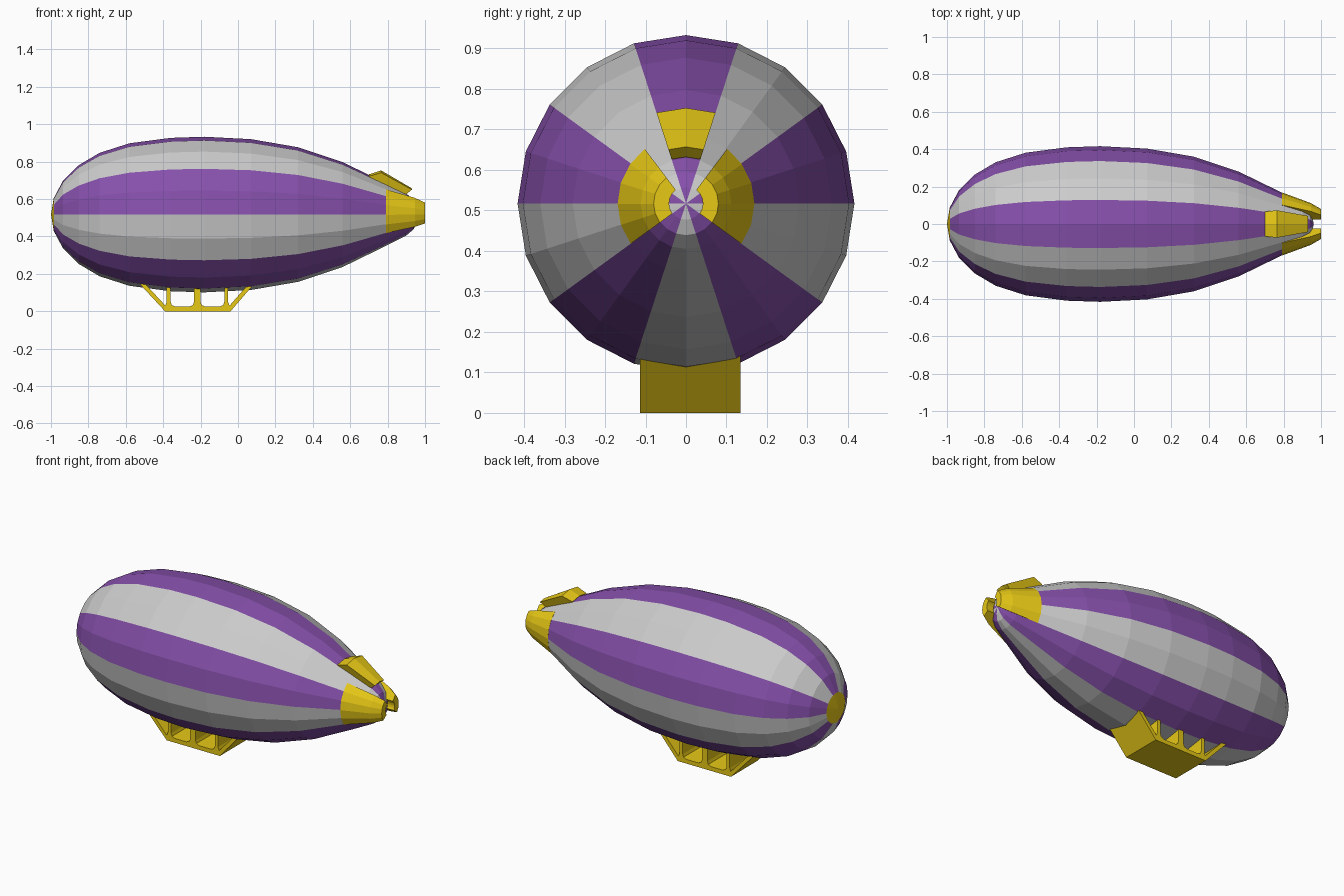
import bpy, bmesh
from math import sin, cos, radians

if "Cube" in bpy.data.objects:
    bpy.data.objects.remove(bpy.data.objects["Cube"])

AXIS_Z = 0.517


def material(name, rgb):
    m = bpy.data.materials.new(name)
    m.diffuse_color = (*rgb, 1)
    m.use_nodes = True
    m.node_tree.nodes["Principled BSDF"].inputs["Base Color"].default_value = m.diffuse_color
    return m


GREY = material("grey", (0.8, 0.8, 0.8))
PURPLE = material("purple", (0.24, 0.08, 0.41))
YELLOW = material("yellow", (0.8, 0.58, 0.008))


def finish(bm, name, mats):
    bmesh.ops.recalc_face_normals(bm, faces=bm.faces)
    me = bpy.data.meshes.new(name)
    bm.to_mesh(me)
    bm.free()
    for m in mats:
        me.materials.append(m)
    ob = bpy.data.objects.new(name, me)
    bpy.context.collection.objects.link(ob)
    return ob


def on_axis(x, r, deg):
    a = radians(deg)
    return (x, r * cos(a), AXIS_Z + r * sin(a))


def striped_hull(name, profile, nose_x, tail_x, sides=20):
    bm = bmesh.new()
    rings = [[bm.verts.new(on_axis(x, r, 360 * i / sides)) for i in range(sides)]
             for x, r in profile]
    nose = bm.verts.new((nose_x, 0, AXIS_Z))
    tail = bm.verts.new((tail_x, 0, AXIS_Z))
    for i in range(sides):
        j = (i + 1) % sides
        stripe = (i // 2) % 2          # alternate colour every two panels
        for a, b in zip(rings, rings[1:]):
            bm.faces.new((a[i], a[j], b[j], b[i])).material_index = stripe
        bm.faces.new((rings[-1][i], rings[-1][j], tail)).material_index = stripe
        bm.faces.new((rings[0][j], rings[0][i], nose)).material_index = 2
    return finish(bm, name, [PURPLE, GREY, YELLOW])


def sector(name, section, start, end, steps):
    """Sweep a closed (x, radius) section part way round the hull axis."""
    bm = bmesh.new()
    cuts = [[bm.verts.new(on_axis(x, r, start + (end - start) * k / steps))
             for x, r in section] for k in range(steps + 1)]
    n = len(section)
    for a, b in zip(cuts, cuts[1:]):
        for i in range(n):
            j = (i + 1) % n
            bm.faces.new((a[i], a[j], b[j], b[i]))
    bm.faces.new(cuts[0])
    bm.faces.new(cuts[-1])
    return finish(bm, name, [YELLOW])


# Envelope with stripes and yellow nose cap
striped_hull("envelope", [
    (-0.985, 0.088), (-0.935, 0.182), (-0.85, 0.265), (-0.74, 0.33),
    (-0.58, 0.381), (-0.36, 0.41), (-0.18, 0.416), (0.07, 0.403),
    (0.32, 0.36), (0.56, 0.28), (0.79, 0.168), (0.90, 0.112),
    (0.94, 0.078), (0.955, 0.04)], -1.0, 0.96)

# Side tail fins, mirrored across the centre line
side = [(0.79, 0.169), (0.945, 0.112), (1.0, 0.08), (1.0, 0.042),
        (0.95, 0.042), (0.79, 0.12)]
sector("tail_fin_left", side, -36, 53, 5)
sector("tail_fin_right", side, 216, 127, 5)

# Upper tail fin
sector("tail_fin_top", [(0.70, 0.215), (0.765, 0.236), (0.93, 0.140),
                        (0.90, 0.115), (0.72, 0.17)], 72, 108, 2)

# Gondola: comb shaped side profile with three posts, run across the width
pts = [(-0.535, 0.156), (-0.39, 0.0), (-0.04, 0.0), (0.095, 0.156),
       (0.065, 0.156), (-0.045, 0.03)]
for left, right in ((-0.073, -0.053), (-0.235, -0.2), (-0.382, -0.36)):
    inner = right < -0.06
    if inner:
        pts += [(right + 0.025, 0.025), (right + 0.006, 0.033)]
    pts += [(right, 0.05), (right, 0.15), (left, 0.15), (left, 0.05)]
    if left > -0.3:
        pts += [(left - 0.006, 0.033), (left - 0.025, 0.025)]
pts += [(-0.388, 0.03), (-0.505, 0.156)]
bm = bmesh.new()
base = bm.faces.new([bm.verts.new((x, -0.113, z)) for x, z in pts])
out = bmesh.ops.extrude_face_region(bm, geom=[base])
bmesh.ops.translate(bm, vec=(0, 0.248, 0),
                    verts=[v for v in out["geom"] if isinstance(v, bmesh.types.BMVert)])
if not base.is_valid or len([f for f in bm.faces if len(f.verts) == len(pts)]) < 2:
    bm.faces.new([v for v in bm.verts][:len(pts)])
finish(bm, "gondola", [YELLOW])
